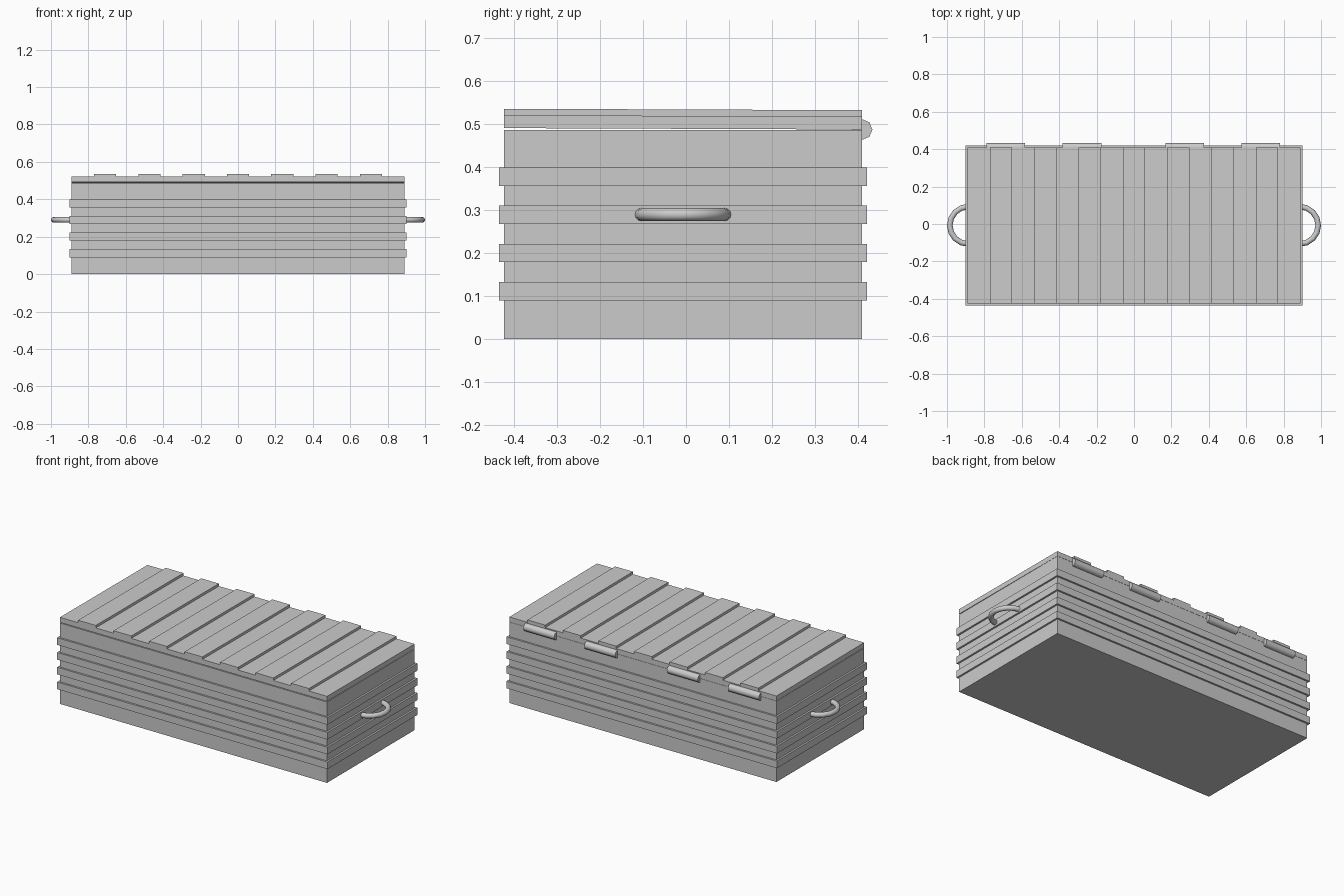
import bpy, bmesh, math
from mathutils import Matrix, Vector

if "Cube" in bpy.data.objects:
    bpy.data.objects.remove(bpy.data.objects["Cube"])

Y0, Y1, HX = -0.424, 0.41, 0.89
YC = (Y0 + Y1) / 2


def finish(bm, name, smooth=False):
    bmesh.ops.recalc_face_normals(bm, faces=bm.faces)
    me = bpy.data.meshes.new(name)
    bm.to_mesh(me)
    bm.free()
    ob = bpy.data.objects.new(name, me)
    bpy.context.collection.objects.link(ob)
    if smooth:
        for p in me.polygons:
            p.use_smooth = len(p.vertices) == 4
    return ob


# Chest body: stacked rectangular rings with four raised bands
levels = [(0, 0)]
for z in (0.09, 0.179, 0.268, 0.357):
    levels += [(z, 0), (z, 0.011), (z + 0.043, 0.011), (z + 0.043, 0)]
levels.append((0.487, 0))
bm = bmesh.new()
rings = []
for z, o in levels:
    rings.append([bm.verts.new(p) for p in (
        (-HX - o, Y0 - o, z), (HX + o, Y0 - o, z),
        (HX + o, Y1 + o, z), (-HX - o, Y1 + o, z))])
for a, b in zip(rings, rings[1:]):
    for i in range(4):
        j = (i + 1) % 4
        bm.faces.new((a[i], a[j], b[j], b[i]))
bm.faces.new(rings[0])
bm.faces.new(rings[-1])
finish(bm, "chest_body")

# Lid: ribbed profile extruded front to back, very slightly ajar at the front
profile = [(-HX, 0.488), (-HX, 0.518)]
for i in range(7):
    x = (i - 3) * 0.2367
    profile += [(x - 0.059, 0.518), (x - 0.059, 0.533),
                (x + 0.059, 0.533), (x + 0.059, 0.518)]
profile += [(HX, 0.518), (HX, 0.488)]
bm = bmesh.new()
face = bm.faces.new([bm.verts.new((x, Y0, z)) for x, z in profile])
ext = bmesh.ops.extrude_face_region(bm, geom=[face], use_keep_orig=True)
bmesh.ops.translate(bm, vec=(0, Y1 - Y0, 0),
                    verts=[v for v in ext["geom"] if isinstance(v, bmesh.types.BMVert)])
bmesh.ops.rotate(bm, cent=(0, Y1, 0.488), verts=bm.verts,
                 matrix=Matrix.Rotation(-0.004, 3, 'X'))
finish(bm, "lid")

# Hinge barrels along the back seam
for i, x in enumerate((-0.685, -0.278, 0.272, 0.678)):
    bm = bmesh.new()
    bmesh.ops.create_cone(bm, cap_ends=True, segments=8, radius1=0.024,
                          radius2=0.024, depth=0.206,
                          matrix=Matrix.Translation((x, 0.41, 0.488))
                          @ Matrix.Rotation(math.pi / 2, 4, 'Y'))
    finish(bm, f"hinge_{i + 1}", True)

# Side handles: half rings swept with a round section
for side, name in ((1, "right_handle"), (-1, "left_handle")):
    bm = bmesh.new()
    loops = []
    for k in range(9):
        a = -math.pi / 2 + math.pi * k / 8
        loop = []
        for m in range(12):
            t = math.tau * m / 12
            r = 0.1 + 0.015 * math.cos(t)
            loop.append(bm.verts.new((side * (0.885 + r * math.cos(a)),
                                      YC + r * math.sin(a),
                                      0.29 + 0.015 * math.sin(t))))
        loops.append(loop)
    for a, b in zip(loops, loops[1:]):
        for m in range(12):
            n = (m + 1) % 12
            bm.faces.new((a[m], a[n], b[n], b[m]))
    bm.faces.new(loops[0])
    bm.faces.new(loops[-1])
    finish(bm, name, True)
